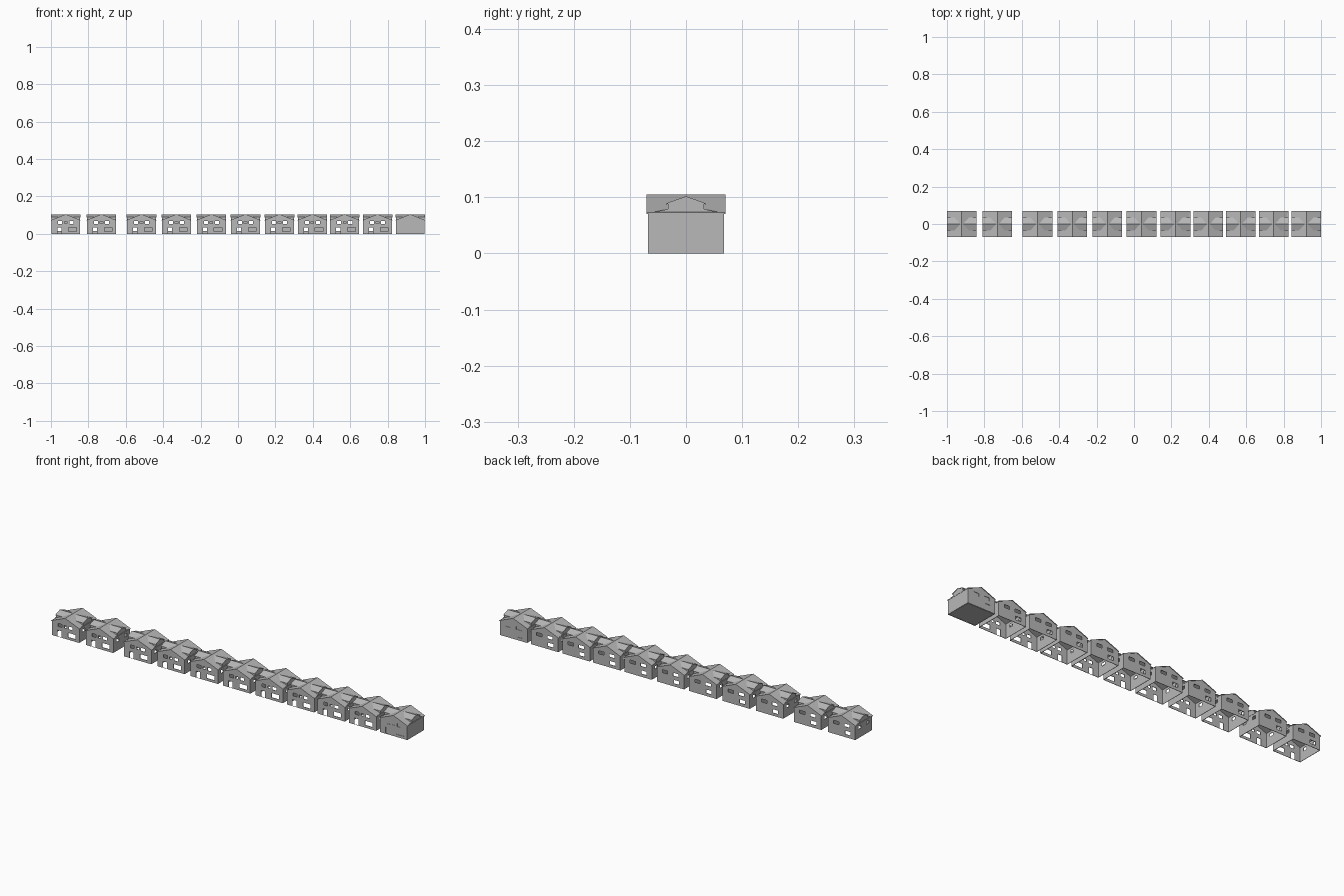
import bpy, bmesh
from math import radians
from mathutils import Vector

cube = bpy.data.objects.get("Cube")
if cube:
    bpy.data.objects.remove(cube)

grey = bpy.data.materials.new("plain_grey")
grey.use_nodes = True
grey.diffuse_color = (0.48, 0.48, 0.48, 1)
grey.node_tree.nodes["Principled BSDF"].inputs["Base Color"].default_value = (0.48, 0.48, 0.48, 1)

FRONT = (radians(90), 0, 0)             # profile x -> x, y -> z
SIDE = (radians(90), 0, radians(90))    # profile x -> y, y -> z
HALF = 0.079                            # roof half width
WALL_X, WALL_Y = 0.076, 0.067
EAVE, RIDGE = 0.072, 0.105
SLOPE = (RIDGE - EAVE) / HALF


def rect(cx, z, w, h):
    return [(cx - w / 2, z), (cx + w / 2, z), (cx + w / 2, z + h), (cx - w / 2, z + h)]


def mirrored(half):
    """Close a right-hand outline with its mirror image."""
    return half + [(-x, z) for x, z in reversed(half) if x > 0]


def profile(name, outline, holes=(), rot=FRONT, loc=(0, 0, 0), depth=0.002):
    """Extruded flat outline with holes, returned as a mesh in house space."""
    cu = bpy.data.curves.new(name, 'CURVE')
    cu.dimensions = '2D'
    cu.fill_mode = 'BOTH'
    cu.extrude = depth / 2
    for pts in [outline, *holes]:
        sp = cu.splines.new('POLY')
        sp.points.add(len(pts) - 1)
        for p, (x, y) in zip(sp.points, pts):
            p.co = (x, y, 0, 1)
        sp.use_cyclic_u = True
    ob = bpy.data.objects.new(name, cu)
    ob.rotation_euler = rot
    ob.location = loc
    bpy.context.collection.objects.link(ob)
    bpy.context.view_layer.update()
    deps = bpy.context.evaluated_depsgraph_get()
    me = bpy.data.meshes.new_from_object(ob.evaluated_get(deps))
    me.transform(ob.matrix_world)
    bpy.data.objects.remove(ob)
    bpy.data.curves.remove(cu)
    bm = bmesh.new()
    bm.from_mesh(me)
    bmesh.ops.remove_doubles(bm, verts=bm.verts, dist=1e-6)
    bmesh.ops.recalc_face_normals(bm, faces=bm.faces)
    bm.to_mesh(me)
    bm.free()
    me.name = name
    me.materials.clear()
    me.materials.append(grey)
    for p in me.polygons:
        p.use_smooth = False
    return me


def trim_to_roof(me, side):
    """Cut away what lies below the main roof slope."""
    bm = bmesh.new()
    bm.from_mesh(me)
    bmesh.ops.bisect_plane(bm, geom=bm.verts[:] + bm.edges[:] + bm.faces[:],
                           plane_co=(0, 0, RIDGE - 0.002),
                           plane_no=Vector((side * SLOPE, 0, 1)), clear_inner=True)
    bm.to_mesh(me)
    bm.free()
    return me


# Wall outlines and openings
gable = mirrored([(WALL_X, 0), (WALL_X, EAVE), (0, RIDGE - 0.002)])
side_outline = mirrored([(WALL_Y, 0), (WALL_Y, EAVE), (0.032, 0.079), (0.032, 0.089), (0, 0.1)])
front_holes = [rect(-0.034, 0.001, 0.022, 0.032), rect(0.036, 0.013, 0.042, 0.022),
               rect(-0.03, 0.053, 0.022, 0.015), rect(0.03, 0.053, 0.022, 0.015),
               rect(0, 0.055, 0.014, 0.011)]
back_holes = [rect(0.03, 0.053, 0.03, 0.015), rect(-0.03, 0.053, 0.03, 0.015),
              rect(-0.034, 0.015, 0.03, 0.018)]
side_holes = [rect(y, 0.045, 0.02, 0.015) for y in (-0.032, 0.032)]


def chevron(w, low, high, t):
    return [(-w, low), (0, high), (w, low), (w, low - t), (0, high - t), (-w, low - t)]


# Parts shared by every house
parts = {
    "front_wall": profile("front_wall", gable, front_holes, FRONT, (0, -WALL_Y, 0)),
    "back_wall": profile("back_wall", gable, back_holes, FRONT, (0, WALL_Y, 0)),
    "main_roof": profile("main_roof", chevron(HALF, EAVE + 0.001, RIDGE, 0.003), depth=0.14),
}
for label, s in (("left", 1), ("right", -1)):
    n = label + "_side_wall"
    parts[n] = profile(n, side_outline, side_holes, SIDE, (s * WALL_X, 0, 0))
    n = label + "_dormer_roof"
    parts[n] = trim_to_roof(profile(n, chevron(0.036, 0.089, 0.102, 0.002), (), SIDE,
                                    (s * HALF / 2, 0, 0), HALF), s)
    for end, y in (("front", -0.031), ("back", 0.031)):
        n = f"{label}_dormer_{end}_cheek"
        tri = [(s * 0.036, 0.088), (s * WALL_X, 0.088), (s * WALL_X, EAVE)]
        parts[n] = profile(n, tri, (), FRONT, (0, y, 0))

# Closed end house: a solid core behind the openings and a plain outer wall
core = profile("solid_core", mirrored([(WALL_X - 0.002, 0), (WALL_X - 0.002, EAVE - 0.002),
                                       (0, RIDGE - 0.004)]), depth=2 * WALL_Y - 0.006)
plain_side = profile("plain_side_wall", side_outline, (), SIDE, (WALL_X, 0, 0))

# The row of houses
centres = [-0.921, -0.73, -0.516, -0.329, -0.142, 0.04, 0.222, 0.398, 0.57, 0.746, 0.921]
for i, x in enumerate(centres, 1):
    house = dict(parts)
    if x == centres[-1]:
        house["solid_core"] = core
        house["left_side_wall"] = plain_side
    for name, me in house.items():
        ob = bpy.data.objects.new(f"house_{i}_{name}", me)
        ob.location.x = x
        bpy.context.collection.objects.link(ob)
